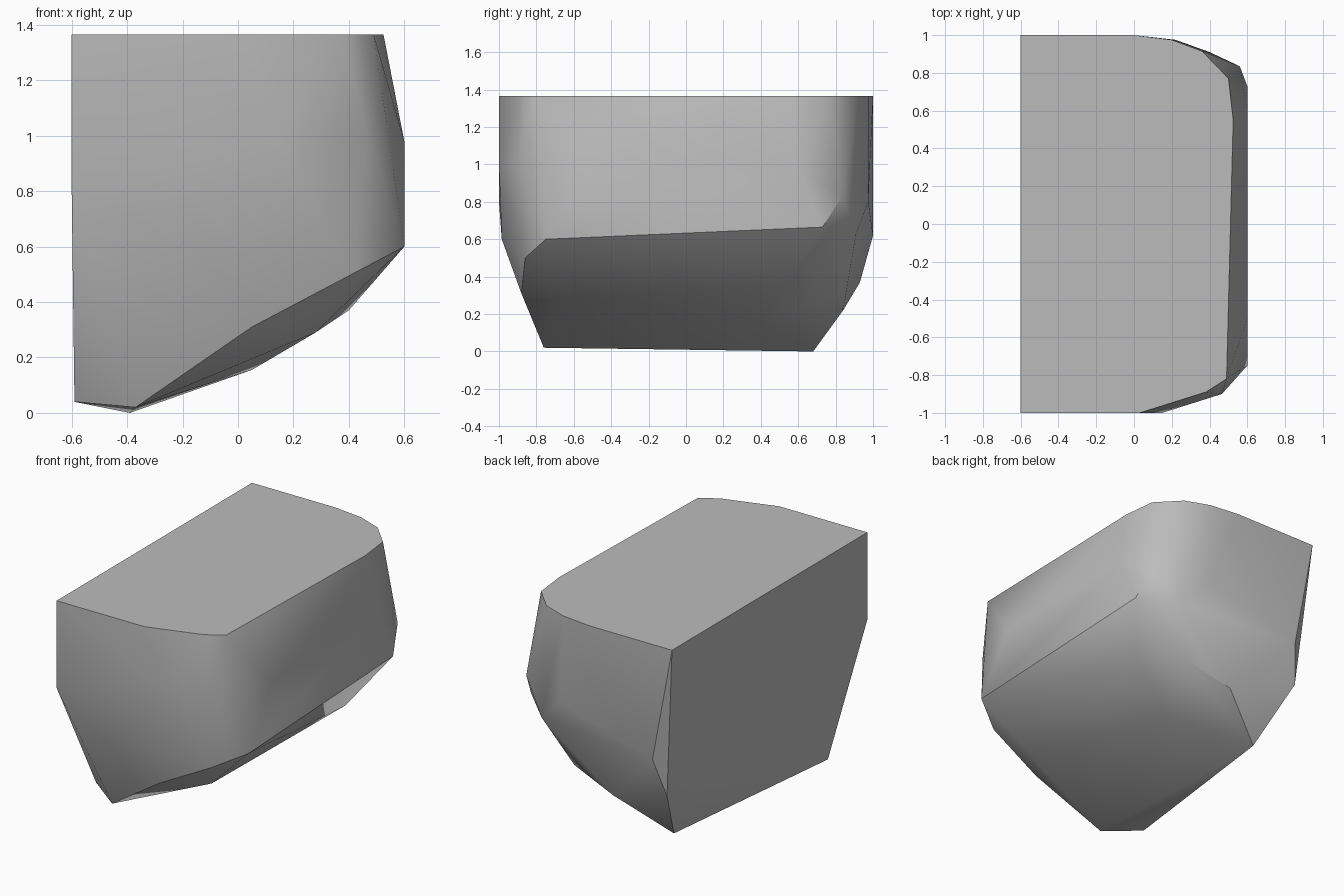
import bpy
import bmesh
import math

default_cube = bpy.data.objects.get("Cube")
if default_cube:
    bpy.data.objects.remove(default_cube, do_unlink=True)


def make_material(name, value):
    """Create one flat neutral colour."""
    material = bpy.data.materials.new(name)
    material.use_nodes = True
    colour = (value, value, value, 1)
    material.diffuse_color = colour
    material.node_tree.nodes["Principled BSDF"].inputs["Base Color"].default_value = colour
    return material


def hull_object(name, sections, material):
    """Wrap a faceted skin around the corner points of every section."""
    mesh = bpy.data.meshes.new(name)
    bm = bmesh.new()
    for section in sections:
        for point in section:
            bm.verts.new(point)
    result = bmesh.ops.convex_hull(bm, input=list(bm.verts))
    unused = set(result["geom_interior"]) | set(result["geom_unused"])
    loose = [item for item in unused if isinstance(item, bmesh.types.BMVert)]
    bmesh.ops.delete(bm, geom=loose, context="VERTS")
    # Merge flat triangles into clean panels
    bmesh.ops.dissolve_limit(bm, angle_limit=math.radians(1),
                             verts=list(bm.verts), edges=list(bm.edges))
    bmesh.ops.recalc_face_normals(bm, faces=list(bm.faces))
    bm.to_mesh(mesh)
    bm.free()
    mesh.materials.append(material)
    obj = bpy.data.objects.new(name, mesh)
    bpy.context.collection.objects.link(obj)
    bpy.ops.object.select_all(action="DESELECT")
    obj.select_set(True)
    bpy.context.view_layer.objects.active = obj
    bpy.ops.object.shade_smooth_by_angle(angle=math.radians(30))
    return obj


# Flat top with one straight side and one rounded side
top_height = 1.365
top_outline = [(-.6, -1), (.03, -1), (.38, -.89), (.49, -.82), (.525, .55),
               (.5, .77), (.36, .915), (.2, .975), (0, 1), (-.6, 1)]
top_rim = [(x, y, top_height) for x, y in top_outline]

# Bulging corners around the middle
front_corners = [(-.6, -1, .8), (-.15, -.985, .6), (.15, -1, 1),
                 (.465, -.9, 1)]
side_corners = [(.6, -.75, .6), (.6, -.5, .98), (.6, .6, .98),
                (.6, .73, .665), (.56, .835, .83)]
back_corners = [(.4, .91, .63), (.22, .975, .8), (-.46, 1, .62),
                (-.515, .93, .37)]

# Sloping underside
keel = [(-.59, -.61, .04), (-.37, -.76, .02), (-.39, .68, 0)]
front_slope = [(.05, -.88, .31), (.41, -.86, .5), (.28, -.67, .29)]
back_slope = [(-.07, .84, .22), (.24, .8, .32), (.4, .53, .37), (.05, .4, .155)]

stone_grey = make_material("stone grey", .5)
hull_object("faceted_block",
            [top_rim, front_corners, side_corners, back_corners,
             keel, front_slope, back_slope], stone_grey)
